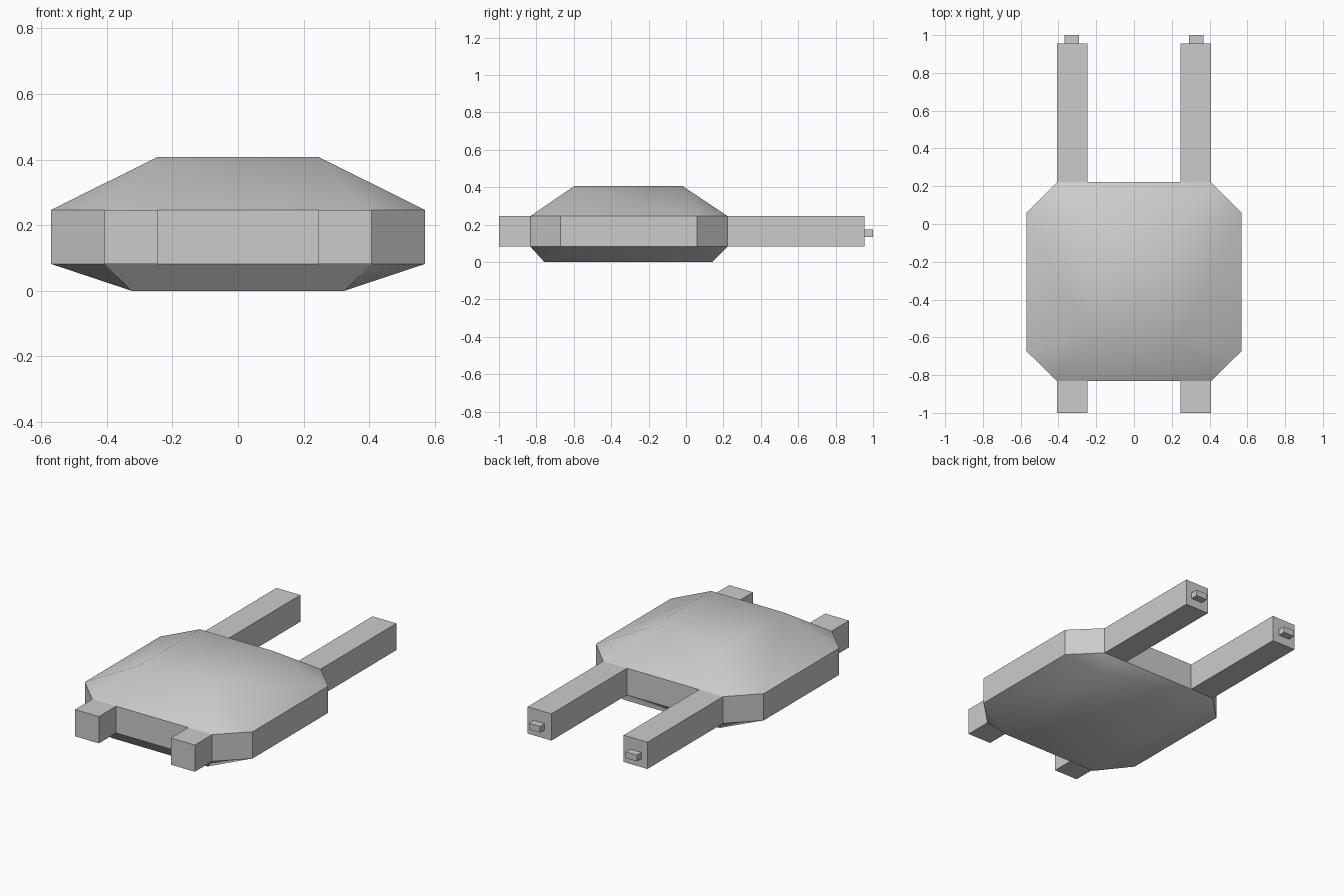
import bpy
import bmesh
import math

if "Cube" in bpy.data.objects:
    bpy.data.objects.remove(bpy.data.objects["Cube"])

grey = bpy.data.materials.new("plain grey")
grey.diffuse_color = (0.6, 0.6, 0.6, 1)
grey.use_nodes = True
grey.node_tree.nodes["Principled BSDF"].inputs["Base Color"].default_value = grey.diffuse_color

Z_LOW, Z_HIGH = 0.082, 0.246      # vertical band of the hull, shared by the beams


def finish(bm, name):
    bmesh.ops.recalc_face_normals(bm, faces=bm.faces)
    mesh = bpy.data.meshes.new(name)
    bm.to_mesh(mesh)
    bm.free()
    mesh.materials.append(grey)
    obj = bpy.data.objects.new(name, mesh)
    bpy.context.collection.objects.link(obj)
    return obj


def box(name, x0, x1, y0, y1, z0, z1):
    bm = bmesh.new()
    bmesh.ops.create_cube(bm, size=1)
    for v in bm.verts:
        v.co.x = x1 if v.co.x > 0 else x0
        v.co.y = y1 if v.co.y > 0 else y0
        v.co.z = z1 if v.co.z > 0 else z0
    return finish(bm, name)


# Hull: rectangular floor and roof around a chamfered vertical band
half_outline = [
    (0.325, -0.757, 0), (0.325, 0.14, 0),
    (0.245, -0.595, 0.408), (0.245, -0.02, 0.408),
]
for z in (Z_LOW, Z_HIGH):
    half_outline += [(0.407, -0.832, z), (0.57, -0.672, z),
                     (0.57, 0.06, z), (0.407, 0.222, z)]
bm = bmesh.new()
for x, y, z in half_outline:
    for side in (-1, 1):
        bm.verts.new((side * x, y, z))
bmesh.ops.convex_hull(bm, input=bm.verts[:])
bmesh.ops.dissolve_limit(bm, angle_limit=math.radians(1),
                         verts=bm.verts[:], edges=bm.edges[:])
hull = finish(bm, "hull")
bpy.context.view_layer.objects.active = hull
hull.select_set(True)
bpy.ops.object.shade_smooth_by_angle(angle=math.radians(30))

# Front stubs, long rear beams and their end tips, on both sides
for side, label in ((-1, "left"), (1, "right")):
    xs = sorted((side * 0.245, side * 0.407))
    tip = sorted((side * 0.291, side * 0.367))
    box(label + "_front_stub", *xs, -1.0, -0.832, Z_LOW, Z_HIGH)
    box(label + "_rear_beam", *xs, 0.222, 0.955, Z_LOW, Z_HIGH)
    box(label + "_beam_tip", *tip, 0.955, 1.0, 0.135, 0.173)
